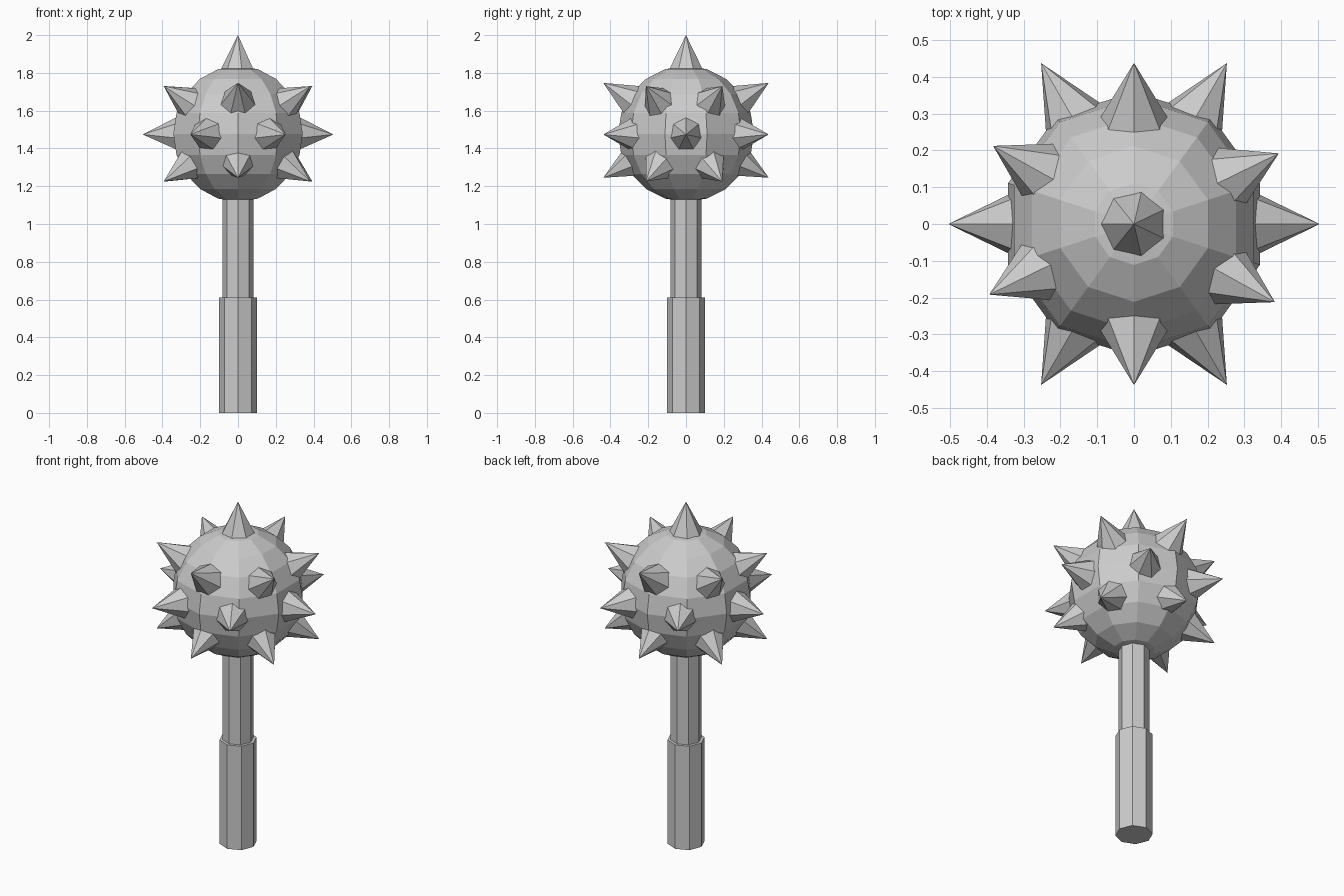
import bpy
from math import cos, sin, radians
from mathutils import Vector

if "Cube" in bpy.data.objects:
    bpy.data.objects.remove(bpy.data.objects["Cube"])

CENTRE = Vector((0, 0, 1.477))


def prism(name, radius, z0, z1):
    bpy.ops.mesh.primitive_cylinder_add(
        vertices=8, radius=radius, depth=z1 - z0, location=(0, 0, (z0 + z1) / 2))
    bpy.context.object.name = name


def spike(name, tip):
    # Seven-sided cone pointing out of the head, its base sunk into the ball
    out = Vector(tip)
    direction = out.normalized()
    length = out.length - 0.29
    bpy.ops.mesh.primitive_cone_add(
        vertices=7, radius1=length * 0.5, radius2=0, depth=length,
        location=CENTRE + direction * (0.29 + length / 2))
    ob = bpy.context.object
    ob.name = name
    ob.rotation_mode = 'QUATERNION'
    ob.rotation_quaternion = direction.to_track_quat('Z', 'Y')
    return ob


# Handle
prism("grip", 0.1, 0, 0.61)
prism("shaft", 0.083, 0.55, 1.2)

# Ball head, vertices on the x axis
bpy.ops.mesh.primitive_uv_sphere_add(
    segments=10, ring_count=10, radius=0.36, location=CENTRE)
bpy.context.object.name = "head"

# Top spike, one base corner towards -x
top = spike("top_spike", (0, 0, 0.523))
top.rotation_mode = 'XYZ'
top.rotation_euler = (0, 0, radians(90))

# Six spikes around the middle
for i in range(6):
    a = radians(60 * i)
    spike(f"middle_spike_{i}", (0.505 * cos(a), 0.505 * sin(a), -0.003))

# Upper and lower rings, set between the middle spikes
for i, deg in enumerate((26, 90, 151, 206, 270, 331)):
    a = radians(deg)
    on_y = deg in (90, 270)
    x, y = 0.438 * cos(a), 0.438 * sin(a)
    spike(f"upper_spike_{i}", (x, y, 0.27 if on_y else 0.253))
    spike(f"lower_spike_{i}", (x, y, -0.232 if on_y else -0.252))
